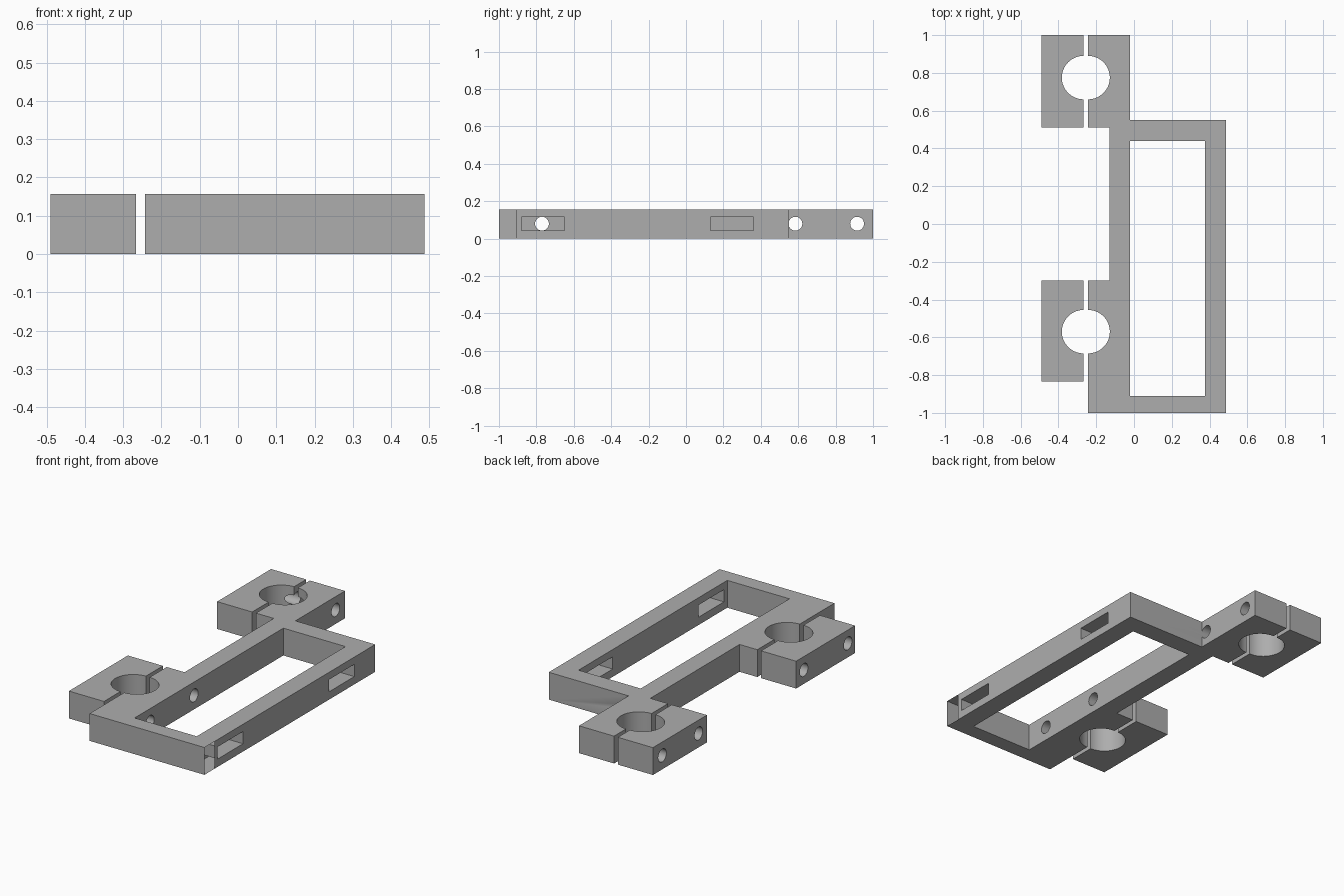
import bpy, bmesh, math
from mathutils import Vector

cube = bpy.data.objects.get("Cube")
if cube:
    bpy.data.objects.remove(cube, do_unlink=True)

H = 0.157            # plate height
MID = 0.08           # height of bolt holes and slots
OUT_X, IN_X = -0.267, -0.243   # clamp faces either side of the split
BORE_R = 0.115
BORES = (-0.57, 0.775)
BOLTS = (-0.77, -0.37, 0.585, 0.915)

grey = bpy.data.materials.new("plain grey")
grey.use_nodes = True
GREY = (0.42, 0.42, 0.42, 1)
grey.diffuse_color = GREY
grey.node_tree.nodes["Principled BSDF"].inputs["Base Color"].default_value = GREY


def make_object(name, bm):
    bmesh.ops.recalc_face_normals(bm, faces=bm.faces)
    mesh = bpy.data.meshes.new(name)
    bm.to_mesh(mesh)
    bm.free()
    mesh.materials.append(grey)
    ob = bpy.data.objects.new(name, mesh)
    bpy.context.collection.objects.link(ob)
    return ob


def extrude_outline(name, points):
    bm = bmesh.new()
    face = bm.faces.new([bm.verts.new((x, y, 0)) for x, y in points])
    top = bmesh.ops.extrude_face_region(bm, geom=[face])["geom"]
    verts = [v for v in top if isinstance(v, bmesh.types.BMVert)]
    bmesh.ops.translate(bm, verts=verts, vec=(0, 0, H))
    return make_object(name, bm)


def half_bore(x, y, side, steps=32):
    """Half circle from low y to high y, bulging towards side."""
    angles = [-math.pi / 2 + math.pi * i / steps for i in range(steps + 1)]
    return [(x + side * BORE_R * math.cos(a), y + BORE_R * math.sin(a)) for a in angles]


def box(name, lo, hi):
    lo, hi = Vector(lo), Vector(hi)
    bm = bmesh.new()
    bmesh.ops.create_cube(bm, size=1)
    bmesh.ops.scale(bm, verts=bm.verts, vec=hi - lo)
    bmesh.ops.translate(bm, verts=bm.verts, vec=(lo + hi) / 2)
    return make_object(name, bm)


def bolt_cutter(y):
    bm = bmesh.new()
    bmesh.ops.create_cone(bm, cap_ends=True, segments=32, radius1=0.037,
                          radius2=0.037, depth=0.7)
    ob = make_object("bolt_cutter", bm)
    ob.data.transform(Vector((0, 1, 0)).to_track_quat('Z', 'Y').to_matrix().to_4x4())
    ob.rotation_euler.z = math.pi / 2
    ob.location = (-0.3, y, MID)
    return ob


def cut(ob, cutter):
    cutter.hide_render = True
    bpy.context.view_layer.objects.active = ob
    mod = ob.modifiers.new("cut", 'BOOLEAN')
    mod.operation = 'DIFFERENCE'
    mod.solver = 'EXACT'
    mod.object = cutter
    bpy.ops.object.modifier_apply(modifier=mod.name)
    bpy.data.objects.remove(cutter, do_unlink=True)


# Frame with the inner clamp halves
frame = extrude_outline("frame", [
    (0.487, -1), (0.487, 0.55), (-0.02, 0.55), (-0.02, 1), (IN_X, 1),
    *reversed(half_bore(IN_X, BORES[1], 1)),
    (IN_X, 0.51), (-0.13, 0.51), (-0.13, -0.3), (IN_X, -0.3),
    *reversed(half_bore(IN_X, BORES[0], 1)),
    (IN_X, -1)])
cut(frame, box("window_cutter", (-0.02, -0.91, -0.1), (0.375, 0.44, 0.3)))
for y0 in (-0.88, 0.13):
    cut(frame, box("slot_cutter", (0.3, y0, 0.045), (0.6, y0 + 0.23, 0.115)))

# Outer clamp halves
front_clamp, back_clamp = [
    extrude_outline(name, [(-0.49, y0), (OUT_X, y0), *half_bore(OUT_X, yc, -1),
                           (OUT_X, y1), (-0.49, y1)])
    for name, yc, y0, y1 in (("front_clamp_half", BORES[0], -0.835, -0.3),
                             ("back_clamp_half", BORES[1], 0.51, 1))]

# Bolt holes through both clamp halves
for y in BOLTS:
    cut(frame, bolt_cutter(y))
    cut(front_clamp if y < 0 else back_clamp, bolt_cutter(y))

# Open end of the front bar
bm = bmesh.new()
bm.from_mesh(frame.data)
side = [f for f in bm.faces if f.normal.x > 0.9 and f.calc_center_median().x > 0.48]
geom = side + list({e for f in side for e in f.edges}) + list({v for f in side for v in f.verts})
bmesh.ops.bisect_plane(bm, geom=geom, plane_co=(0, -0.91, 0), plane_no=(0, 1, 0))
end = [f for f in bm.faces if f.normal.x > 0.9 and f.calc_center_median().x > 0.48
       and f.calc_center_median().y < -0.91]
bmesh.ops.delete(bm, geom=end, context='FACES_ONLY')
bm.to_mesh(frame.data)
bm.free()

# Smooth bores, sharp edges
for ob in (frame, front_clamp, back_clamp):
    bpy.ops.object.select_all(action='DESELECT')
    ob.select_set(True)
    bpy.context.view_layer.objects.active = ob
    bpy.ops.object.shade_smooth_by_angle(angle=math.radians(30))
